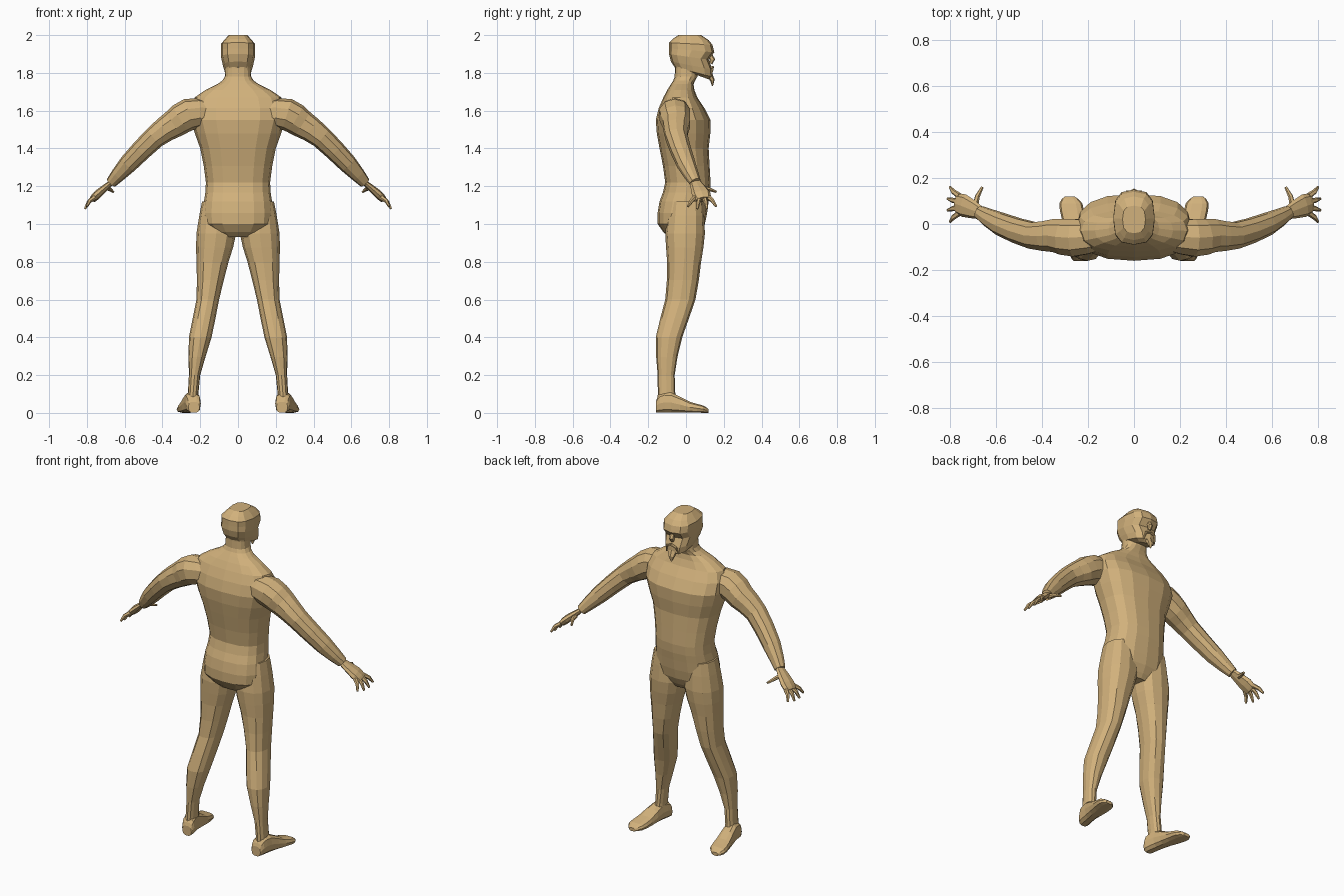
import bpy
import bmesh
from math import cos, sin, pi, copysign
from mathutils import Vector

if "Cube" in bpy.data.objects:
    bpy.data.objects.remove(bpy.data.objects["Cube"], do_unlink=True)

skin_colour = (.64, .44, .2, 1)
skin = bpy.data.materials.new("tan_skin")
skin.use_nodes = True
skin.diffuse_color = skin_colour
skin.node_tree.nodes["Principled BSDF"].inputs["Base Color"].default_value = skin_colour


def flowing(keys):
    """Insert a smoothly curved section between each pair of neighbouring keys."""
    keys = [Vector(key) for key in keys]
    result = []
    for i in range(len(keys) - 1):
        here, following = keys[i], keys[i + 1]
        before = keys[max(i - 1, 0)]
        after = keys[min(i + 2, len(keys) - 1)]
        middle = (here + following) / 2
        result += [here, middle + (middle - (before + after) / 2) / 8]
    return result + [keys[-1]]


def unit_ring(sides, boxiness):
    """Rounded section; a smaller exponent is boxier."""
    angles = [2 * pi * i / sides for i in range(sides)]
    return [(copysign(abs(cos(angle)) ** boxiness, cos(angle)),
             copysign(abs(sin(angle)) ** boxiness, sin(angle))) for angle in angles]


def loft(name, rings, mirror=False):
    """Skin a list of point rings, cap both ends and optionally mirror the part."""
    bm = bmesh.new()
    rows = [[bm.verts.new(point) for point in ring] for ring in rings]
    for low, high in zip(rows, rows[1:]):
        for i in range(len(low)):
            bm.faces.new((low[i - 1], low[i], high[i], high[i - 1]))
    bm.faces.new(rows[0])
    bm.faces.new(rows[-1])
    bmesh.ops.recalc_face_normals(bm, faces=bm.faces[:])
    mesh = bpy.data.meshes.new(name)
    bm.to_mesh(mesh)
    bm.free()
    mesh.materials.append(skin)
    part = bpy.data.objects.new(name, mesh)
    bpy.context.collection.objects.link(part)
    if mirror:
        part.modifiers.new("Mirror", 'MIRROR')


def level_ring(inner, outer, back, front, height, sides, boxiness, tilt=0):
    """Horizontal section between four bounds; tilt lowers its front."""
    centre = Vector(((inner + outer) / 2, (back + front) / 2, height))
    half_width, half_depth = (outer - inner) / 2, (front - back) / 2
    return [centre + Vector((u * half_width, v * half_depth, -tilt * (v + 1) / 2))
            for u, v in unit_ring(sides, boxiness)]


def limb(name, path, sides=10, flatness=1, across=(0, 1, 0), mirror=True):
    """Tube through points given as x, y, z and radius."""
    points = [Vector(key[:3]) for key in path]
    rings = []
    for i, point in enumerate(path):
        along = (points[min(i + 1, len(points) - 1)] - points[max(i - 1, 0)]).normalized()
        wide = Vector(across)
        wide = (wide - along * wide.dot(along)).normalized()
        thick = along.cross(wide) * flatness
        rings.append([points[i] + (thick * u + wide * v) * point[3]
                      for u, v in unit_ring(sides, .9)])
    loft(name, rings, mirror)


# Torso and neck: half width, back, front, height
torso = [(.1, -.09, .06, .93), (.18, -.15, .1, 1), (.18, -.14, .12, 1.12),
         (.17, -.11, .13, 1.22), (.2, -.14, .12, 1.4), (.25, -.16, .13, 1.55),
         (.23, -.12, .06, 1.67), (.11, -.08, .04, 1.74), (.07, -.06, .06, 1.78),
         (.07, -.06, .06, 1.86)]
loft("torso", [level_ring(-width, width, back, front, height, sides=16, boxiness=.8)
               for width, back, front, height in flowing(torso)])

# Head: half width, back, front, height; the jaw tilts most, the crown not at all
head = [(.04, -.03, .12, 1.82), (.07, -.06, .14, 1.83), (.08, -.08, .14, 1.86),
        (.09, -.09, .12, 1.9), (.09, -.09, .15, 1.93), (.09, -.09, .14, 1.96),
        (.07, -.07, .12, 1.98), (.05, -.04, .08, 2)]
loft("head", [level_ring(-width, width, back, front, height, sides=12, boxiness=.72,
                         tilt=(2 - height) * .3)
              for width, back, front, height in head])

# Face details
sideways = (1, 0, 0)
limb("nose", [(0, .12, 1.91, .01), (0, .14, 1.87, .015), (0, .13, 1.85, .01)],
     sides=6, across=sideways, mirror=False)
limb("goatee", [(0, .12, 1.8, .03), (0, .14, 1.76, .02), (0, .14, 1.73, .004)],
     sides=6, flatness=.6, across=sideways, mirror=False)
limb("moustache", [(0, .14, 1.83, .008), (.03, .14, 1.82, .007), (.04, .13, 1.78, .003)],
     sides=6)

# Legs: inner side, outer side, back, front, height
legs = [(.03, .19, -.09, .09, 1.12), (.01, .22, -.11, .1, .95), (.05, .22, -.1, .08, .8),
        (.1, .22, -.11, .05, .6), (.14, .26, -.16, -.02, .4), (.2, .26, -.15, -.06, .2),
        (.21, .27, -.15, -.05, .05)]
loft("legs", [level_ring(*key, sides=12, boxiness=.85) for key in flowing(legs)], mirror=True)

# Feet, heel to toe: distance forward, height, half width; toes turn outward
feet = [(-.16, .06, .03), (-.14, .1, .04), (-.08, .11, .04), (.02, .06, .05),
        (.09, .04, .05), (.12, .02, .02)]
loft("feet", [[Vector((.26 + y / 6 + u * width, y, height * (1 + v) / 2))
               for u, v in unit_ring(10, .7)]
              for y, height, width in flowing(feet)], mirror=True)

# Arms, from inside the shoulder to the wrist
limb("arms", flowing([(.16, -.05, 1.59, .07), (.26, -.06, 1.58, .085), (.34, -.05, 1.53, .075),
                      (.44, -.05, 1.46, .06), (.58, 0, 1.32, .05), (.67, .05, 1.22, .03)]))

# Hands: palm, thumb and a fan of four fingers
limb("palms", flowing([(.67, .05, 1.22, .03), (.74, .08, 1.16, .05), (.77, .09, 1.13, .04)]),
     sides=8, flatness=.45)


def finger(name, base, reach):
    base, reach = Vector(base), Vector(reach)
    knuckle = base + reach / 2 + Vector((.006, 0, .006))
    limb(name, [(*base, .013), (*knuckle, .011), (*(base + reach), .006)],
         sides=6, across=(.3, 0, 1))


finger("thumbs", (.69, .08, 1.19), (-.03, .08, -.02))
for i, label in enumerate(("index", "middle", "ring", "little")):
    spread = 1.5 - i
    length = 1.1 - abs(spread) / 5
    finger(label + "_fingers", (.76, .085 + spread / 40, 1.14),
           (.05 * length, spread / 40, -.06 * length))
